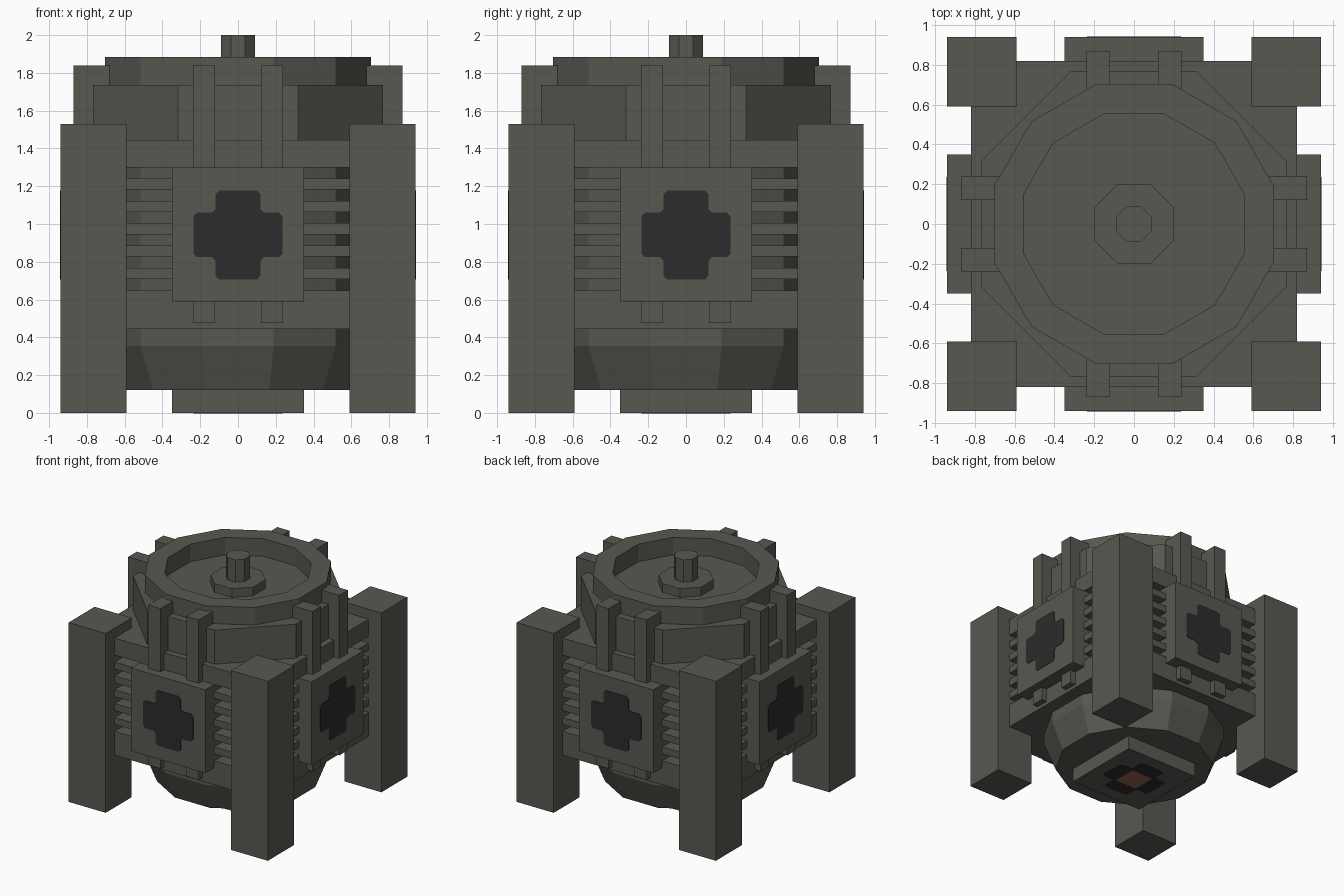
import bpy, bmesh, math
from mathutils import Matrix

if "Cube" in bpy.data.objects:
    bpy.data.objects.remove(bpy.data.objects["Cube"])


def material(name, rgb):
    m = bpy.data.materials.new(name)
    m.diffuse_color = (*rgb, 1)
    m.use_nodes = True
    m.node_tree.nodes["Principled BSDF"].inputs["Base Color"].default_value = m.diffuse_color
    return m


GREY = material("warm_grey_metal", (0.098, 0.098, 0.084))
BLACK = material("dark_vent", (0.025, 0.025, 0.026))
BROWN = material("copper_brown", (0.32, 0.115, 0.075))


def finish(name, bm, mat):
    bmesh.ops.recalc_face_normals(bm, faces=bm.faces)
    me = bpy.data.meshes.new(name)
    bm.to_mesh(me)
    bm.free()
    me.materials.append(mat)
    ob = bpy.data.objects.new(name, me)
    bpy.context.collection.objects.link(ob)
    return ob


def box(name, x0, x1, y0, y1, z0, z1, mat=GREY, turn=0):
    bm = bmesh.new()
    bmesh.ops.create_cube(bm, size=1)
    for v in bm.verts:
        v.co = ((x0 + x1) / 2 + v.co.x * (x1 - x0),
                (y0 + y1) / 2 + v.co.y * (y1 - y0),
                (z0 + z1) / 2 + v.co.z * (z1 - z0))
    bm.transform(Matrix.Rotation(turn, 4, 'Z'))
    return finish(name, bm, mat)


def turned(name, profile, sides):
    """Faceted lathe shape, flats facing the axes, capped at both ends."""
    bm = bmesh.new()
    rings = []
    for r, z in profile:
        rings.append([bm.verts.new((r * math.cos((k + .5) * math.tau / sides),
                                    r * math.sin((k + .5) * math.tau / sides), z))
                      for k in range(sides)])
    for a, b in zip(rings, rings[1:]):
        for k in range(sides):
            n = (k + 1) % sides
            bm.faces.new((a[k], a[n], b[n], b[k]))
    bm.faces.new(rings[0])
    bm.faces.new(rings[-1])
    return finish(name, bm, GREY)


def cross(name, matrix):
    """Thin plus-shaped plate with clipped corners."""
    a, b, c = 0.118, 0.236, 0.02
    quarter = [(b, -a + c), (b, a - c), (b - c, a), (a + c, a), (a, a + c), (a, b - c)]
    quarter[0] = (b - c, -a)
    quarter.insert(1, (b, -a + c))
    pts = []
    for k in range(4):
        co, si = round(math.cos(k * math.pi / 2)), round(math.sin(k * math.pi / 2))
        pts += [(x * co - y * si, x * si + y * co) for x, y in quarter[1:6]]
        pts.append((a * co - (b - c) * si, a * si + (b - c) * co))
    bm = bmesh.new()
    f = bm.faces.new([bm.verts.new((x, y, 0)) for x, y in pts])
    g = bmesh.ops.extrude_face_region(bm, geom=[f])
    for v in g["geom"]:
        if isinstance(v, bmesh.types.BMVert):
            v.co.z += 0.004
    bm.transform(matrix)
    return finish(name, bm, BLACK)


# Central drum: tapered bowl below, recessed lid on top
turned("drum", [(0.636, 0.12), (0.73, 0.355), (0.73, 1.885),
                (0.575, 1.885), (0.575, 1.73)], 12)
turned("octagon_collar", [(0.831, 1.445), (0.831, 1.735)], 8)
turned("lid_hub", [(0.217, 1.73), (0.217, 1.81)], 8)
turned("lid_pin", [(0.096, 1.81), (0.096, 2.0)], 8)

# Square plates and cooling fins
box("lower_plate", -.82, .82, -.82, .82, 0.445, 0.59)
box("upper_plate", -.82, .82, -.82, .82, 1.30, 1.445)
step = 0.71 / 12
for i in range(6):
    z = 0.59 + 2 * i * step
    box("cooling_fin", -.82, .82, -.82, .82, z, z + step)

# Bottom socket
box("bottom_socket", -.35, .35, -.35, .35, 0, 0.13)
cross("bottom_vent", Matrix.Translation((0, 0, -0.002)))
box("bottom_contact", -.105, .105, -.105, .105, -0.004, 0.002, BROWN)

# Four identical sides: leg, panel, vent and two pipes
for k in range(4):
    t = k * math.pi / 2
    box("corner_leg", .59, .94, -.94, -.59, 0, 1.53, turn=t)
    box("side_panel", -.35, .35, -.94, -.70, 0.59, 1.30, turn=t)
    cross("side_vent", Matrix.Rotation(t, 4, 'Z')
          @ Matrix.Translation((0, -0.939, 0.942))
          @ Matrix.Rotation(math.pi / 2, 4, 'X'))
    for s in (-1, 1):
        box("side_pipe", s * .18 - .058, s * .18 + .058, -.87, -.68, 0.475, 1.84, turn=t)
